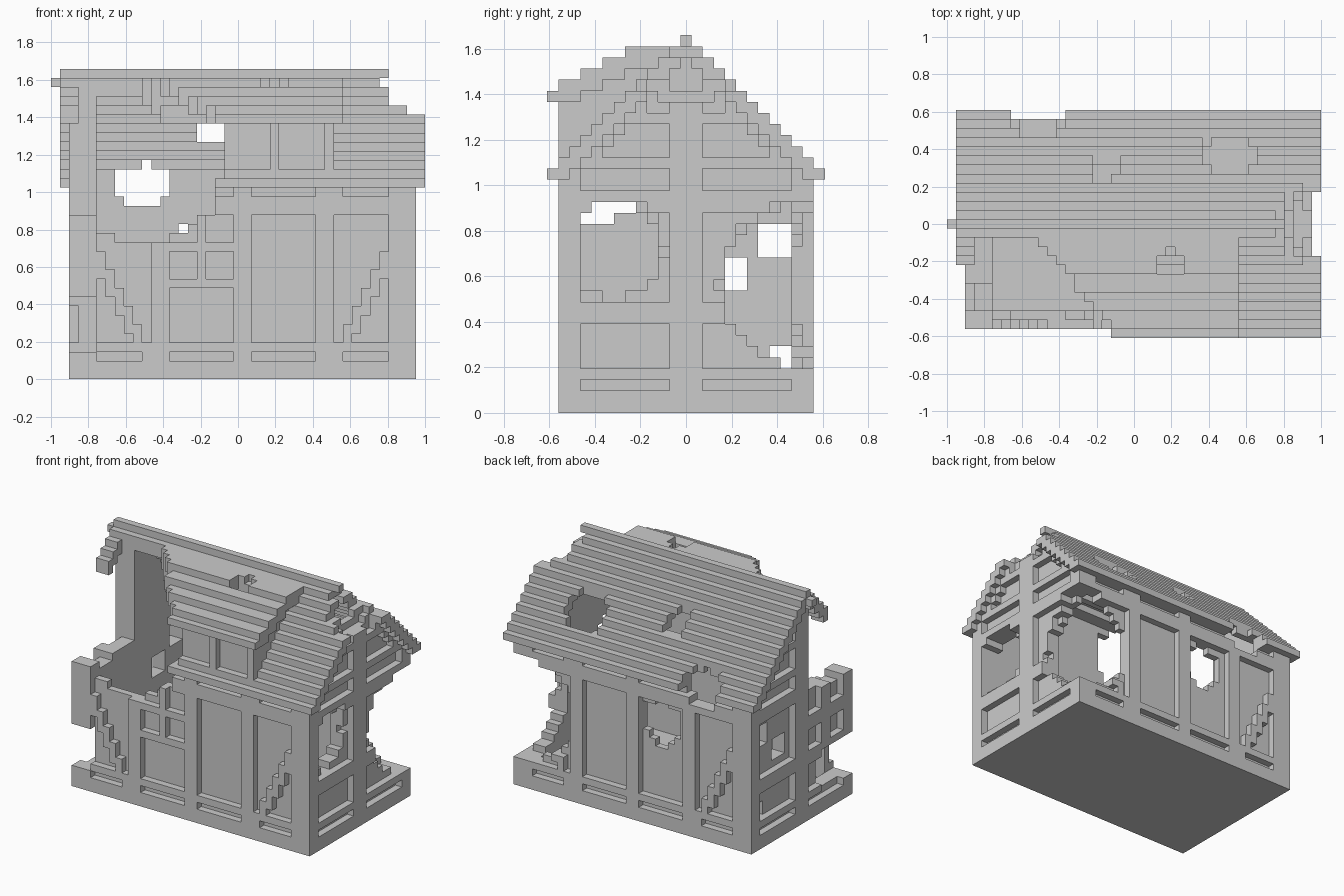
import bpy
import bmesh
from mathutils import Vector

default_cube = bpy.data.objects.get("Cube")
if default_cube:
    bpy.data.objects.remove(default_cube, do_unlink=True)

# The house is laid out on a grid of small blocks
UNIT = 2 / 41
ORIGIN = Vector((-1, -12.5 * UNIT, 0))
LEFT, RIGHT, FRONT, BACK = 2, 39, 1, 23

parts = {name: set() for name in
         ("floor", "front_wall", "back_wall", "left_wall", "right_wall",
          "dormer_wall", "main_roof", "dormer_roof", "ridge_end")}


def block(xs, ys, zs):
    """All grid cells inside the half-open ranges."""
    return {(i, j, k) for i in range(*xs) for j in range(*ys) for k in range(*zs)}


def roof_top(j):
    return 22 + min(j, 24 - j)


def dormer_top(j):
    return min(33, 29 + (j + 1) // 2)


def carve(test, names=None):
    """Break away every cell whose centre passes the test."""
    for name in names or parts:
        parts[name] = {c for c in parts[name]
                       if not test(*(ORIGIN + (Vector(c) + Vector((.5, .5, .5))) * UNIT))}


def hole(centre, radii, names=None):
    (a, b, c), (p, q, r) = centre, radii
    carve(lambda x, y, z: ((x - a) / p) ** 2 + ((y - b) / q) ** 2
          + ((z - c) / r) ** 2 < 1, names)


# Floor slab
parts["floor"] = block((LEFT, RIGHT + 1), (FRONT, BACK + 1), (0, 2))

# Long timber walls: recessed bays, corner braces, panes on the front
for name, outer, inner in (("front_wall", FRONT, 2), ("back_wall", BACK, 22)):
    wall = block((LEFT, RIGHT + 1), (outer, outer + 1), (0, 21))
    wall |= block((LEFT, RIGHT + 1), (inner, inner + 1), (0, 22))
    depth = (outer, outer + 1)
    for bay in ((4, 10), (13, 20), (22, 29), (32, 38)):
        wall -= block(bay, depth, (2, 3))
        wall -= block(bay, depth, (20, 21))
    for bay in ((4, 11), (13, 20), (22, 29), (31, 38)):
        wall -= block(bay, depth, (4, 18))
    for i in range(32, 38):
        low = 2 * i - 61
        for column in (i, 41 - i):
            wall |= block((column, column + 1), depth, (max(low, 4), low + 3))
    if name == "front_wall":
        wall |= block((13, 20), depth, (10, 11)) | block((13, 20), depth, (14, 15))
        wall |= block((16, 17), depth, (10, 18))
    parts[name] = wall

# Gable walls: rails, recessed bays and a deep middle post
for name, outer, inner, lining in (("left_wall", LEFT, 3, 4), ("right_wall", RIGHT, 38, 37)):
    wall = set()
    depth = (outer, outer + 1)
    for j in range(FRONT, BACK + 1):
        for i in (outer, inner, lining):
            wall |= block((i, i + 1), (j, j + 1), (0, roof_top(j) - 2))
    for bay in ((3, 11), (14, 22)):
        for rows in ((2, 3), (4, 8), (10, 18), (20, 22)):
            wall -= block(depth, bay, rows)
        for j in range(*bay):
            for rows in ((23, 26), (27, 29)):
                wall -= block(depth, (j, j + 1), (rows[0], min(rows[1], roof_top(j) - 3)))
    if name == "left_wall":
        wall |= block(depth, (3, 11), (13, 15)) | block(depth, (6, 8), (10, 18))
    parts[name] = wall

# Main roof: stepped slopes, left open beneath the dormer
for j in range(25):
    top = roof_top(j)
    parts["main_roof"] |= block((1, 41), (j, j + 1), (max(21, top - 2), top))
parts["main_roof"] -= block((12, 30), (1, 8), (22, 34))
parts["ridge_end"] = block((0, 1), (12, 13), (32, 33))

# Dormer: shallow stepped roof, cheeks and a three-window front
for j in range(12):
    top = dormer_top(j)
    parts["dormer_roof"] |= block((10, 32), (j, j + 1), (top - (2 if j else 1), top))
    if j:
        for i in (11, 30):
            parts["dormer_wall"] |= block((i, i + 1), (j, j + 1), (roof_top(j) - 2, top - 2))
parts["dormer_wall"] |= block((11, 31), (1, 3), (21, 28))
for window in ((12, 17), (18, 24), (25, 30)):
    parts["dormer_wall"] -= block(window, (1, 2), (23, 28))

# Collapsed front left corner
carve(lambda x, y, z: y < -.07 and z > 1.02 and x < min(-.51 + (-.07 - y) * .78, -.1)
      and not (x < -.85 and y > -.24), ("main_roof", "dormer_roof"))
carve(lambda x, y, z: y < -.07 and x < -.08, ("dormer_wall",))
carve(lambda x, y, z: y < -.07 and x < -.75
      and z > (.82 if -.46 < y < -.32 else .9), ("left_wall", "front_wall"))
carve(lambda x, y, z: -.8 < x < -.3 and z > .76, ("front_wall",))
hole((-.5, -.56, 1.12), (.4, .3, .4), ("front_wall", "main_roof"))
carve(lambda x, y, z: x < -.12 and z > .9, ("front_wall",))
carve(lambda x, y, z: x < -.75 and y < -.2 and .15 < z < .42)

# Broken back right corner and ragged ridge end
hole((.95, .56, .565), (.46, .42, .38), ("right_wall", "back_wall"))
hole((1, 0, 1.57), (.225, .27, .24))

# Smaller holes in the walls
hole((.9, -.315, .72), (.25, .22, .22), ("right_wall",))
for y, z, size in ((.2, .61, .09), (.39, .755, .085), (.41, .25, .06)):
    hole((-.85, y, z), (.25, size, size), ("left_wall",))
hole((-.17, .53, .71), (.16, .2, .16), ("back_wall",))

# Smaller holes in the roof
hole((-.51, .56, 1.05), (.16, .17, .14))
hole((.51, .37, 1.27), (.16, .14, .17), ("main_roof",))
hole((-.15, .29, 1.33), (.085, .09, .1), ("main_roof",))
hole((.19, -.22, 1.59), (.085, .08, .1), ("dormer_roof",))

# One plain material
grey = bpy.data.materials.new("plain grey")
grey.use_nodes = True
grey.diffuse_color = (.6, .6, .6, 1)
grey.node_tree.nodes["Principled BSDF"].inputs["Base Color"].default_value = (.6, .6, .6, 1)

# Skin the exposed sides of the blocks
solid = set()
for name in parts:
    parts[name] -= solid
    solid |= parts[name]


def build(name, cells):
    bm = bmesh.new()
    corners = {}

    def corner(point):
        if point not in corners:
            corners[point] = bm.verts.new(ORIGIN + Vector(point) * UNIT)
        return corners[point]

    for cell in cells:
        for axis in range(3):
            u, v = (axis + 1) % 3, (axis + 2) % 3
            for side in (0, 1):
                beside = list(cell)
                beside[axis] += 2 * side - 1
                if tuple(beside) in solid:
                    continue
                ring = []
                for du, dv in ((0, 0), (1, 0), (1, 1), (0, 1)):
                    point = list(cell)
                    point[axis] += side
                    point[u] += du
                    point[v] += dv
                    ring.append(corner(tuple(point)))
                bm.faces.new(ring if side else ring[::-1])
    mesh = bpy.data.meshes.new(name)
    bm.to_mesh(mesh)
    bm.free()
    mesh.materials.append(grey)
    bpy.context.collection.objects.link(bpy.data.objects.new(name, mesh))


for name, cells in parts.items():
    build(name, cells)
